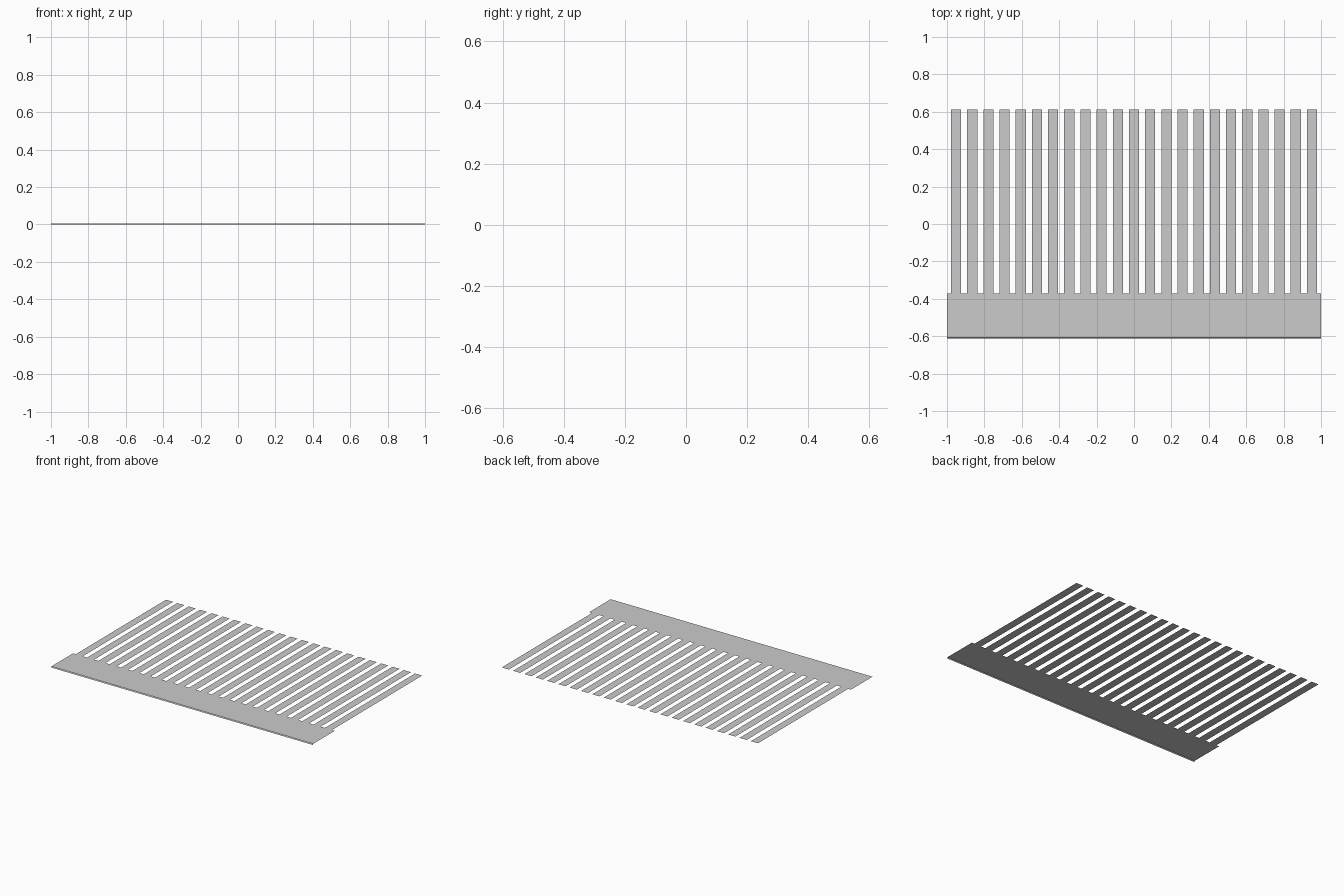
import bpy, bmesh

if "Cube" in bpy.data.objects:
    bpy.data.objects.remove(bpy.data.objects["Cube"])

TEETH = 23
PITCH = 0.0865
HALF_W = 0.027          # half width of a tooth
Y_FRONT, Y_ROOT, Y_TIP = -0.606, -0.372, 0.612
Z = 0.006

bm = bmesh.new()
centres = [(i - (TEETH - 1) / 2) * PITCH for i in range(TEETH)]
xs = [-1.0] + [c + s * HALF_W for c in centres for s in (-1, 1)] + [1.0]

# spine: strips running from the front edge to the tooth roots
front = [bm.verts.new((x, Y_FRONT, Z)) for x in xs]
root = [bm.verts.new((x, Y_ROOT, Z)) for x in xs]
for i in range(len(xs) - 1):
    bm.faces.new((front[i], front[i + 1], root[i + 1], root[i]))

# teeth: long flat strips growing from the spine
for i in range(1, len(xs) - 1, 2):
    a = bm.verts.new((xs[i], Y_TIP, Z))
    b = bm.verts.new((xs[i + 1], Y_TIP, Z))
    bm.faces.new((root[i], root[i + 1], b, a))

# narrow turned-down lip along the front edge
lip = [bm.verts.new((x, -0.612, 0.0)) for x in xs]
for i in range(len(xs) - 1):
    bm.faces.new((lip[i], lip[i + 1], front[i + 1], front[i]))

mesh = bpy.data.meshes.new("comb")
bm.to_mesh(mesh)
bm.free()
obj = bpy.data.objects.new("comb", mesh)
bpy.context.collection.objects.link(obj)
